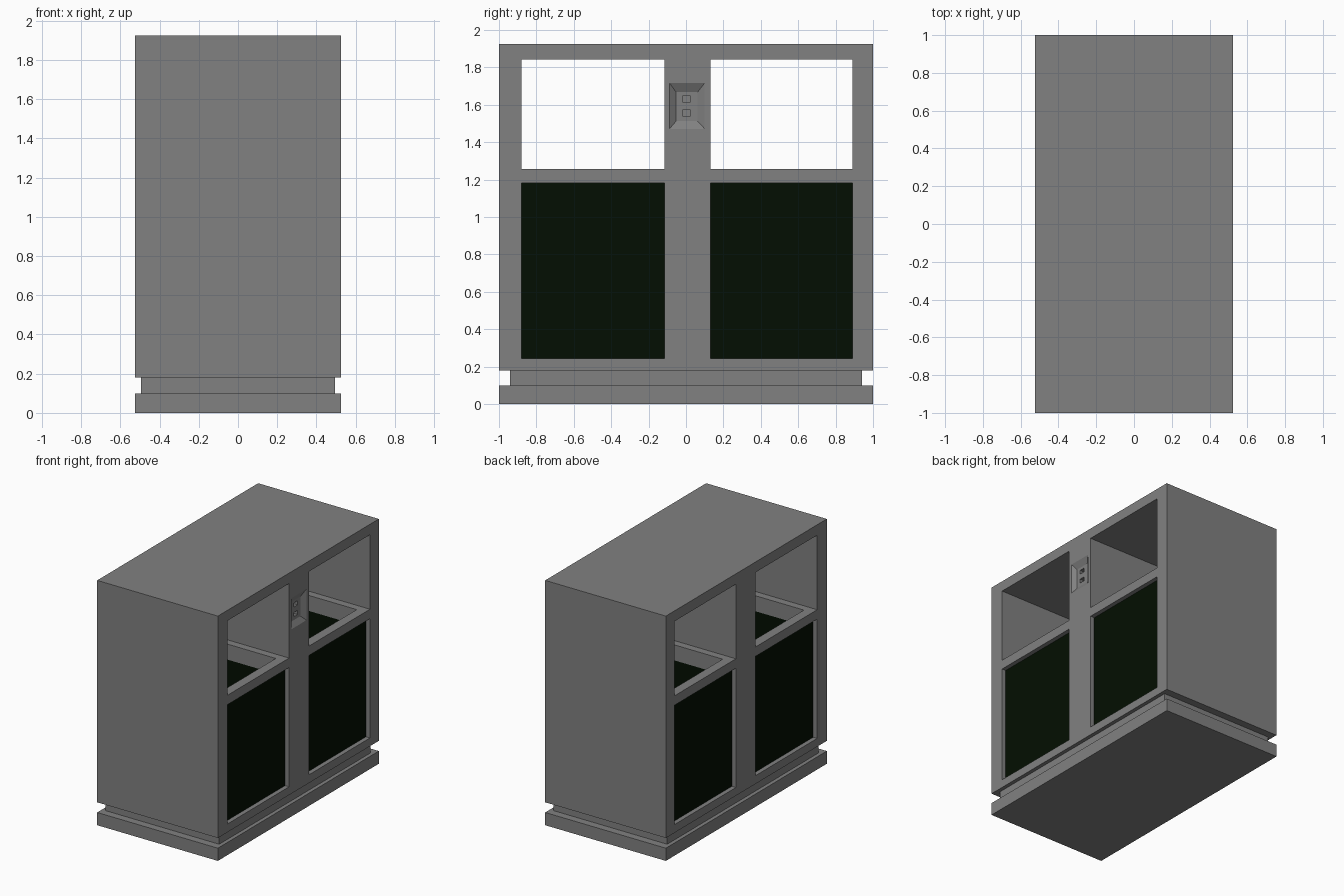
import bpy, bmesh

if "Cube" in bpy.data.objects:
    bpy.data.objects.remove(bpy.data.objects["Cube"])

def material(name, color):
    mat = bpy.data.materials.new(name)
    mat.diffuse_color = (*color, 1)
    mat.use_nodes = True
    mat.node_tree.nodes["Principled BSDF"].inputs["Base Color"].default_value = mat.diffuse_color
    return mat

grey = material("dark_grey", (.22, .22, .22))
green = material("dark_green", (.001, .0045, .0005))

# --- helpers ---
def mesh_object(name, verts, mat=grey):
    """Closed hexahedron from 8 corners: 4 on the low-x side, 4 on the high-x side."""
    faces = [(0, 3, 2, 1), (4, 5, 6, 7), (0, 1, 5, 4), (1, 2, 6, 5), (2, 3, 7, 6), (3, 0, 4, 7)]
    mesh = bpy.data.meshes.new(name)
    mesh.from_pydata(verts, [], faces)
    bm = bmesh.new()
    bm.from_mesh(mesh)
    bmesh.ops.recalc_face_normals(bm, faces=bm.faces)
    bm.to_mesh(mesh)
    bm.free()
    mesh.materials.append(mat)
    ob = bpy.data.objects.new(name, mesh)
    bpy.context.collection.objects.link(ob)
    return ob

def side(x, y, z):
    return [(x, y[0], z[0]), (x, y[1], z[0]), (x, y[1], z[1]), (x, y[0], z[1])]

def box(name, x, y, z, mat=grey):
    return mesh_object(name, side(x[0], y, z) + side(x[1], y, z), mat)

def cut(target, cutter):
    cutter.hide_render = True
    cutter.data.materials.clear()
    cutter.data.materials.append(target.data.materials[0])
    mod = target.modifiers.new("cut", 'BOOLEAN')
    mod.operation = 'DIFFERENCE'
    mod.solver = 'EXACT'
    mod.object = cutter
    bpy.context.view_layer.objects.active = target
    bpy.ops.object.modifier_apply(modifier=mod.name)
    bpy.data.objects.remove(cutter)

# --- plinth and recessed neck ---
box("base_plinth", (-.525, .525), (-1, 1), (0, .1))
box("base_neck", (-.495, .495), (-.94, .94), (.1, .18))

# --- housing with two bays ---
housing = box("housing", (-.525, .525), (-1, 1), (.18, 1.925))
for label, y in (("left", (-.88, -.115)), ("right", (.13, .89))):
    inner = (y[0] + .055, y[1] - .055)
    lip = (inner[0] + .004, inner[1] - .004)
    # throw-in opening, panel window, and drop hole in the shelf between them
    cut(housing, box("cutter", (-.7, .7), y, (1.257, 1.843)))
    cut(housing, box("cutter", (-.7, .7), y, (.245, 1.183)))
    cut(housing, box("cutter", (-.455, .455), inner, (1.1, 1.4)))
    # open-topped liner whose faces fill the windows
    liner = box("liner_" + label, (-.49, .49), y, (.245, 1.183), green)
    cut(liner, box("cutter", (-.455, .455), inner, (.27, 1.4)))
    # collar hanging from the drop hole into the liner
    collar = box("collar_" + label, (-.455, .455), inner, (1.135, 1.257))
    cut(collar, box("cutter", (-.451, .451), lip, (1, 1.4)))

# --- shallow bevelled stub-out recess with two slots on the pillar ---
cut(housing, mesh_object("cutter",
    side(.5, (-.053, .062), (1.513, 1.668)) + side(.5251, (-.088, .1), (1.472, 1.717))))
for z in (1.54, 1.615):
    cut(housing, box("cutter", (.44, .51), (-.02, .025), (z, z + .032)))
